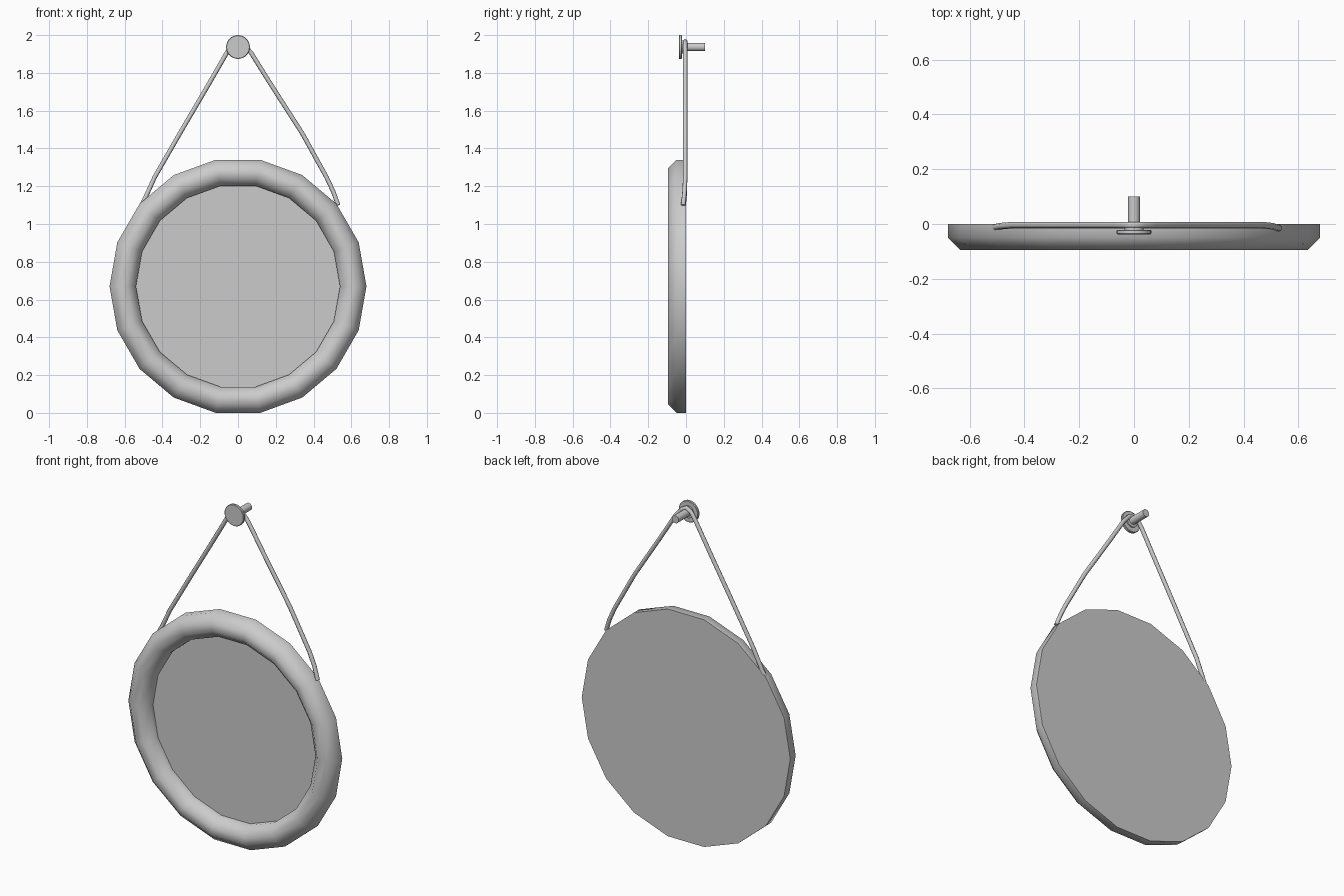
import bpy, bmesh, math
from mathutils import Matrix

cube = bpy.data.objects.get("Cube")
if cube:
    bpy.data.objects.remove(cube, do_unlink=True)

grey = bpy.data.materials.new("plain_grey")
grey.use_nodes = True
colour = (0.6, 0.6, 0.6, 1)
grey.diffuse_color = colour
grey.node_tree.nodes["Principled BSDF"].inputs["Base Color"].default_value = colour


def lathe(name, profile, sides, height, angle):
    """Spin (radius, y) points about a front-to-back axis at the given height."""
    bm = bmesh.new()
    verts = [bm.verts.new((r, y, 0)) for r, y in profile]
    edges = [bm.edges.new(pair) for pair in zip(verts, verts[1:])]
    bmesh.ops.spin(bm, geom=verts + edges, cent=(0, 0, 0), axis=(0, 1, 0),
                   angle=math.tau, steps=sides, use_duplicate=False)
    bmesh.ops.remove_doubles(bm, verts=bm.verts, dist=0.0001)
    bmesh.ops.dissolve_degenerate(bm, edges=bm.edges, dist=0.0001)
    bmesh.ops.recalc_face_normals(bm, faces=bm.faces)
    bmesh.ops.transform(bm, matrix=Matrix.Translation((0, 0, height)), verts=bm.verts)
    mesh = bpy.data.meshes.new(name)
    bm.to_mesh(mesh)
    bm.free()
    obj = bpy.data.objects.new(name, mesh)
    finish(obj, angle)
    return obj


def finish(obj, angle):
    """Link, colour and smooth an object."""
    if obj.name not in bpy.context.collection.objects:
        bpy.context.collection.objects.link(obj)
    obj.data.materials.clear()
    obj.data.materials.append(grey)
    bpy.ops.object.select_all(action="DESELECT")
    obj.select_set(True)
    bpy.context.view_layer.objects.active = obj
    bpy.ops.object.shade_smooth_by_angle(angle=math.radians(angle))


# Round frame with chamfered rim and flat back
centre = 0.67
lathe("frame", [(0, 0), (0.68, 0), (0.68, -0.05), (0.635, -0.095),
                (0.585, -0.095), (0.54, -0.05), (0.54, -0.015)], 18, centre, 50)

# Flat mirror glass set inside the rim
lathe("mirror_glass", [(0, -0.02), (0.545, -0.02), (0.545, -0.01), (0, -0.01)],
      18, centre, 30)

# Wall peg: round head, collar and pin
lathe("peg", [(0, -0.038), (0.06, -0.038), (0.063, -0.035), (0.063, -0.024),
              (0.06, -0.021), (0.035, -0.021), (0.035, -0.013), (0.022, -0.011),
              (0.022, 0.1), (0, 0.1)], 32, 1.937, 30)

# Hanging cord looped over the peg
path = [(-0.52, -0.015, 1.08), (-0.49, -0.008, 1.14), (-0.44, -0.004, 1.25),
        (-0.29, -0.004, 1.51), (-0.155, -0.004, 1.74), (-0.06, -0.004, 1.905),
        (-0.03, -0.004, 1.95), (0, -0.004, 1.967), (0.03, -0.004, 1.95),
        (0.07, -0.004, 1.905), (0.167, -0.004, 1.75), (0.34, -0.004, 1.48),
        (0.47, -0.004, 1.245), (0.505, -0.008, 1.17), (0.53, -0.015, 1.1)]
curve = bpy.data.curves.new("cord_path", "CURVE")
curve.dimensions = "3D"
curve.bevel_depth = 0.012
curve.bevel_resolution = 2
curve.use_fill_caps = True
spline = curve.splines.new("POLY")
spline.points.add(len(path) - 1)
for point, co in zip(spline.points, path):
    point.co = (*co, 1)
source = bpy.data.objects.new("cord_path", curve)
bpy.context.collection.objects.link(source)
bpy.context.view_layer.update()
mesh = bpy.data.meshes.new_from_object(
    source.evaluated_get(bpy.context.evaluated_depsgraph_get()))
bpy.data.objects.remove(source)
mesh.name = "cord"
finish(bpy.data.objects.new("cord", mesh), 50)
